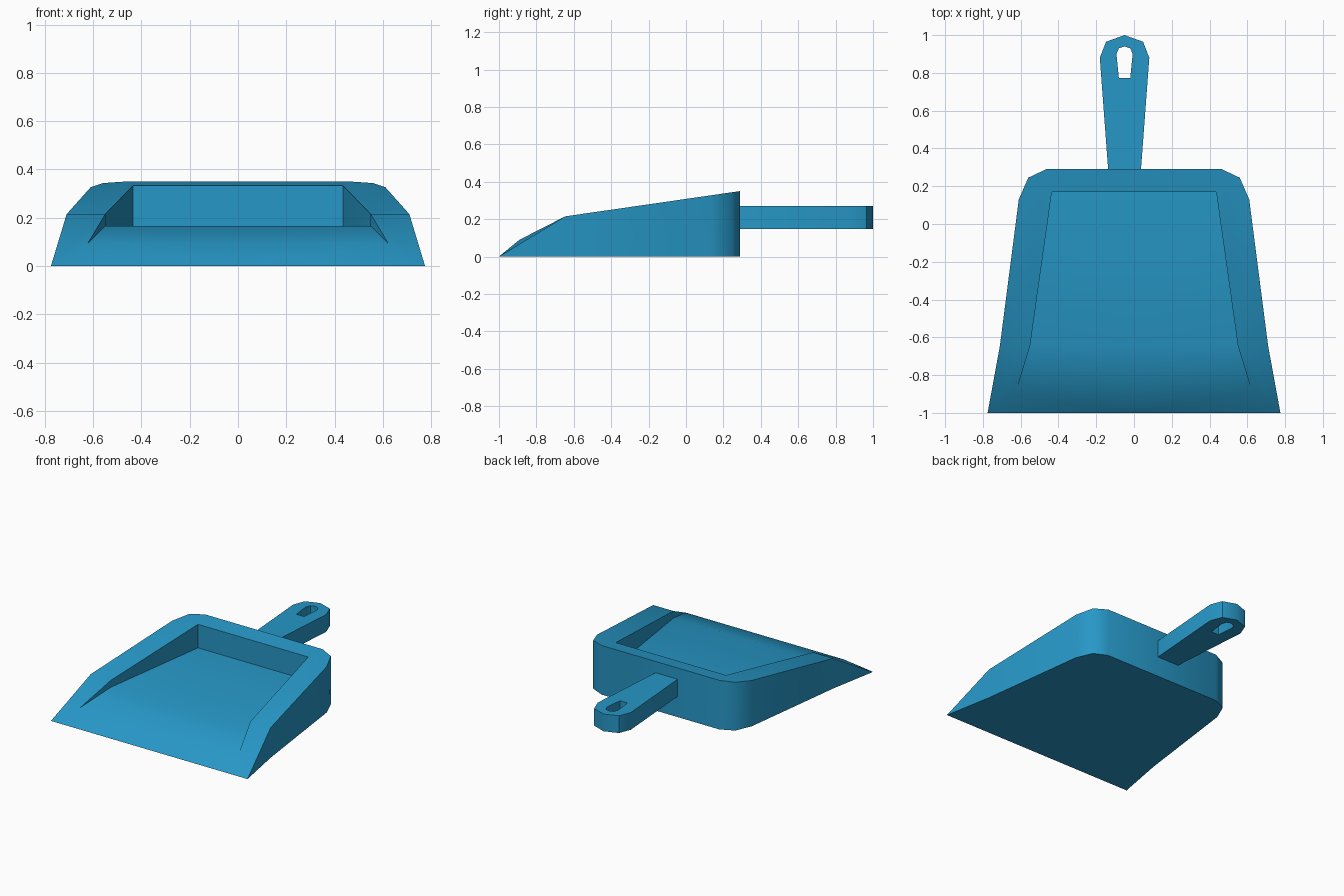
import bpy, bmesh, math

if "Cube" in bpy.data.objects:
    bpy.data.objects.remove(bpy.data.objects["Cube"])

blue = bpy.data.materials.new("blue plastic")
blue.diffuse_color = (0.02, 0.31, 0.57, 1)
blue.use_nodes = True
blue.node_tree.nodes["Principled BSDF"].inputs["Base Color"].default_value = blue.diffuse_color


def make_object(name, points, faces, mirror=False):
    """Build a mesh from named points and faces given as point names."""
    bm = bmesh.new()
    verts = {k: bm.verts.new(p) for k, p in points.items()}
    for f in faces:
        bm.faces.new([verts[k] for k in f])
    bmesh.ops.recalc_face_normals(bm, faces=bm.faces[:])
    if mirror:  # add the left half and weld the centre line
        copy = bmesh.ops.duplicate(bm, geom=bm.verts[:] + bm.edges[:] + bm.faces[:])["geom"]
        for v in copy:
            if isinstance(v, bmesh.types.BMVert):
                v.co.x *= -1
        bmesh.ops.remove_doubles(bm, verts=bm.verts[:], dist=0.0001)
        centre = [e for e in bm.edges
                  if all(abs(v.co.x) < 1e-5 for v in e.verts)]
        bmesh.ops.dissolve_edges(bm, edges=centre, use_verts=False)
    bmesh.ops.recalc_face_normals(bm, faces=bm.faces[:])
    me = bpy.data.meshes.new(name)
    bm.to_mesh(me)
    bm.free()
    me.materials.append(blue)
    ob = bpy.data.objects.new(name, me)
    bpy.context.collection.objects.link(ob)
    bpy.ops.object.select_all(action='DESELECT')
    ob.select_set(True)
    bpy.context.view_layer.objects.active = ob
    bpy.ops.object.shade_smooth_by_angle(angle=math.radians(45))
    return ob


# Pan: right half, rim on a sloping plane, sunken floor
def rim(x, y):
    return (x, y, 0.215 + 0.1444 * (y + 0.645))


pts = {
    "lip": (0.775, -1, 0), "o1": rim(0.71, -0.645), "o2": rim(0.61, 0.13),
    "o3": rim(0.56, 0.245), "o4": rim(0.465, 0.29), "o5": rim(0, 0.29),
    "i0": (0.625, -0.89, 0.09), "i1": rim(0.55, -0.645), "i2": rim(0.435, 0.17),
    "i3": rim(0, 0.17), "f1": (0.55, -0.645, 0.165), "f2": (0.435, 0.17, 0.165),
    "f3": (0, 0.17, 0.165), "fc": (0, -0.645, 0.165), "ic": (0, -0.89, 0.09),
    "lipc": (0, -1, 0),
}
for i in range(1, 6):  # bottom outline below the rim
    x, y, z = pts[f"o{i}"]
    pts[f"b{i}"] = (x, y, 0)
faces = [
    ("lip", "o1", "i1", "i0"), ("o1", "o2", "o3", "o4", "i2", "i1"),
    ("o4", "o5", "i3", "i2"), ("lip", "i0", "ic", "lipc"),       # rim and lip
    ("i0", "i1", "f1"), ("i1", "i2", "f2", "f1"), ("i2", "i3", "f3", "f2"),
    ("i0", "f1", "fc", "ic"), ("f1", "f2", "f3", "fc"),          # inside
    ("lip", "b1", "o1"), ("lip", "b1", "b2", "b3", "b4", "b5", "lipc"),
] + [(f"o{i}", f"b{i}", f"b{i+1}", f"o{i+1}") for i in range(1, 5)]
make_object("pan", pts, faces, mirror=True)

# Handle: tapered bar with hanging hole, outline and hole have matching points
CX = -0.05


def outline(half):
    left = [(CX - x, y) for x, y in half]
    right = [(CX + x, y) for x, y in reversed(half) if x > 0]
    return left + right


outer = outline([(0.087, 0.29), (0.131, 0.88), (0.098, 0.965), (0, 1.0)])
hole = outline([(0.030, 0.772), (0.043, 0.900), (0.030, 0.930), (0, 0.940)])
pts, faces, n = {}, [], len(outer)
for tag, loop in (("o", outer), ("h", hole)):
    for i, (x, y) in enumerate(loop):
        for level, z in (("b", 0.147), ("t", 0.27)):
            pts[tag, level, i] = (x, y, z)
for i in range(n):
    j = (i + 1) % n
    for level in "bt":
        faces.append([("o", level, i), ("o", level, j), ("h", level, j), ("h", level, i)])
    for tag in "oh":
        faces.append([(tag, "b", i), (tag, "b", j), (tag, "t", j), (tag, "t", i)])
make_object("handle", pts, faces)
